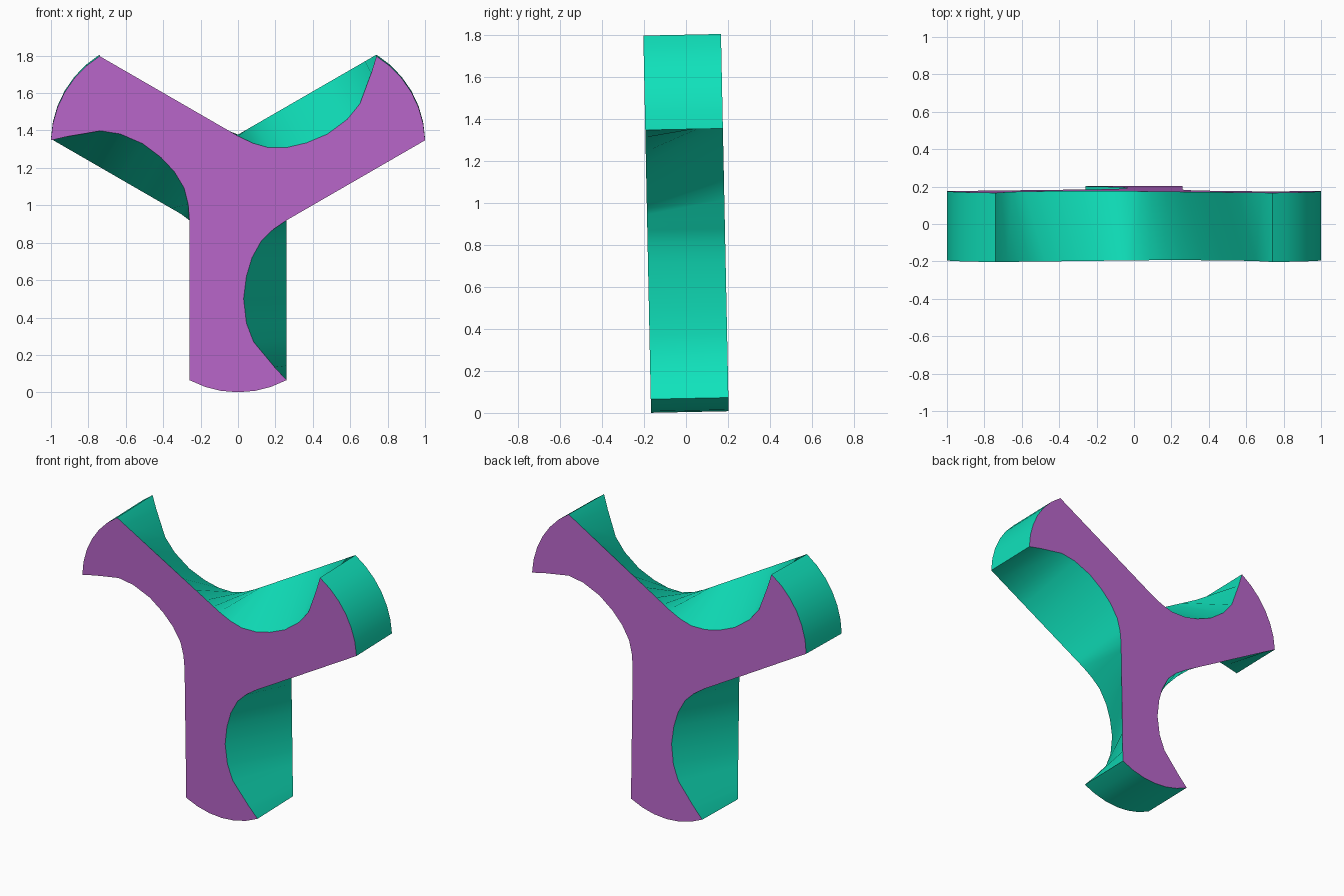
import bpy, bmesh, math
from mathutils import Matrix, Vector

if "Cube" in bpy.data.objects:
    bpy.data.objects.remove(bpy.data.objects["Cube"])

HALF_W, DEPTH, END_R = 0.26, 0.185, 1.005
BULGE = 0.065
CENTRE = Vector((0, -0.0035, 1.074))

# Scooped edge of one arm: (distance from hub, sideways offset), tip to inner corner
SCOOP = [(END_R, .26), (.935, .195), (.80, .083), (.70, .045), (.57, .03),
         (.45, .045), (.35, .075), (.26, .125), (.2, .187), (.15, .26)]
STRAIGHT = [(r, HALF_W) for r, t in SCOOP]


def material(name, rgb):
    m = bpy.data.materials.new(name)
    m.diffuse_color = (*rgb, 1)
    m.use_nodes = True
    m.node_tree.nodes["Principled BSDF"].inputs["Base Color"].default_value = m.diffuse_color
    return m


def place(r, t, arm):
    """Arm coordinates to flat x, z position."""
    a = math.radians(-90 + 120 * arm)
    return (r * math.cos(a) - t * math.sin(a), r * math.sin(a) + t * math.cos(a))


def outline(left, right):
    """Anticlockwise outline from the left and right edges of an arm."""
    pts = []
    rad = (HALF_W ** 2 + BULGE ** 2) / (2 * BULGE)
    half = math.asin(HALF_W / rad)
    for arm in range(3):
        for i in range(1, 6):  # rounded tip
            ang = half * (i / 3 - 1)
            pts.append(place(END_R + BULGE - rad + rad * math.cos(ang),
                             rad * math.sin(ang), arm))
        pts += [place(r, t, arm) for r, t in left]
        pts += [place(r, -t, arm + 1) for r, t in reversed(right[:-1])]
    return pts


# Three-armed body: front scooped on one side of each arm, back on the other
bm = bmesh.new()
front = [bm.verts.new((x, -DEPTH, z)) for x, z in outline(SCOOP, STRAIGHT)]
back = [bm.verts.new((x, DEPTH, z)) for x, z in outline(STRAIGHT, SCOOP)]
bm.faces.new(front)
bm.faces.new(list(reversed(back)))
n = len(front)
for i in range(n):
    j = (i + 1) % n
    face = bm.faces.new((front[j], front[i], back[i], back[j]))
    face.material_index = 1
bmesh.ops.recalc_face_normals(bm, faces=bm.faces)

# Slight forward lean, then stand on the ground
bm.transform(Matrix.Translation(CENTRE) @ Matrix.Rotation(math.radians(1.17), 4, 'X'))
mesh = bpy.data.meshes.new("three_arm_body")
bm.to_mesh(mesh)
bm.free()
mesh.materials.append(material("purple", (.49, .135, .60)))
mesh.materials.append(material("teal", (.005, .76, .50)))

body = bpy.data.objects.new("three_arm_body", mesh)
bpy.context.collection.objects.link(body)
bpy.context.view_layer.objects.active = body
body.select_set(True)
bpy.ops.object.shade_smooth_by_angle(angle=math.radians(38))
